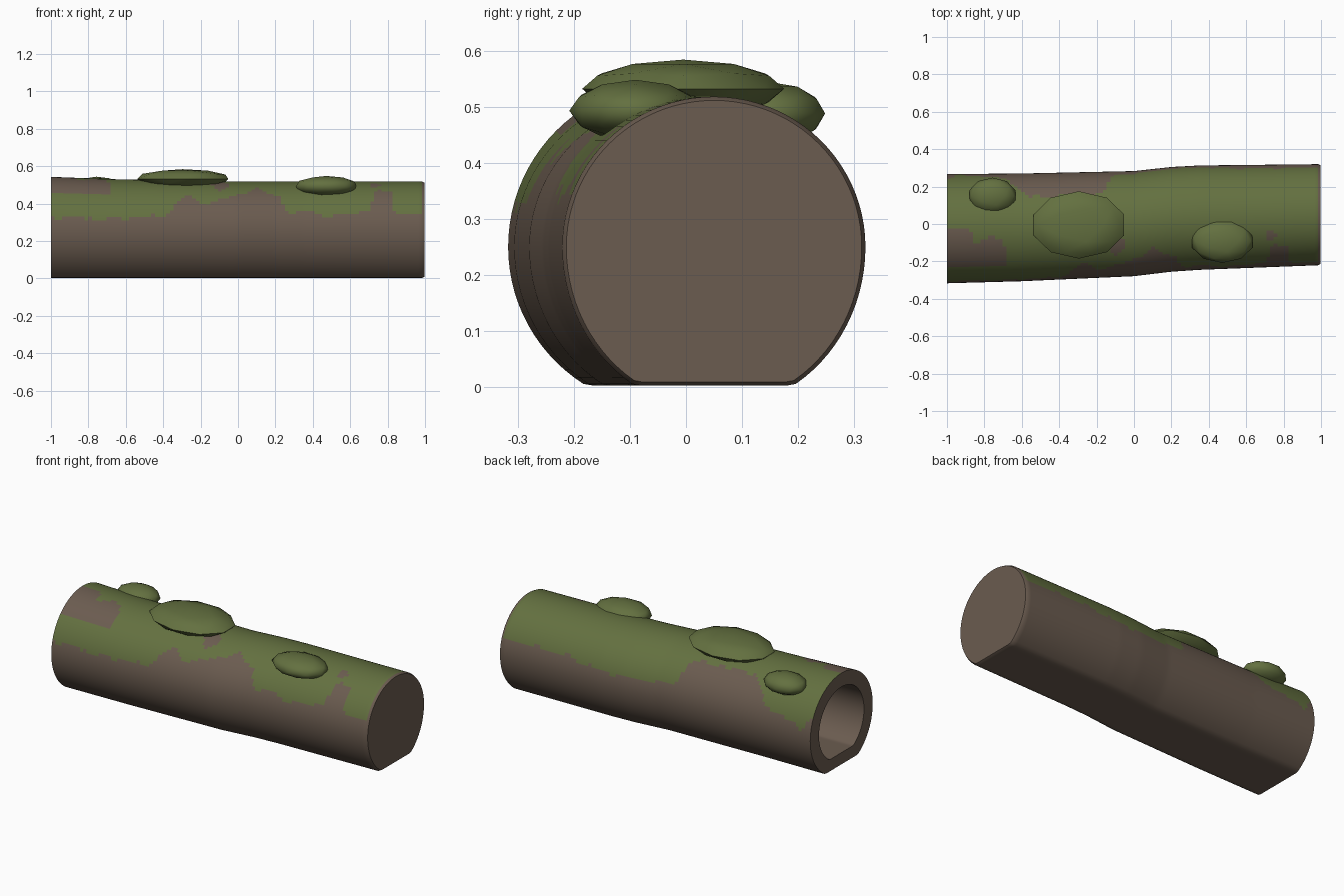
import bpy, bmesh, math

if "Cube" in bpy.data.objects:
    bpy.data.objects.remove(bpy.data.objects["Cube"])

def material(name, rgb):
    m = bpy.data.materials.new(name)
    m.diffuse_color = (*rgb, 1)
    m.use_nodes = True
    m.node_tree.nodes["Principled BSDF"].inputs["Base Color"].default_value = m.diffuse_color
    return m

bark = material("brown bark", (0.147, 0.107, 0.080))
moss = material("green moss", (0.126, 0.163, 0.051))

def lerp(table, x):
    """Piecewise linear lookup in a list of (x, value) pairs."""
    if x <= table[0][0]:
        return table[0][1]
    for (x0, v0), (x1, v1) in zip(table, table[1:]):
        if x <= x1:
            return v0 + (v1 - v0) * (x - x0) / (x1 - x0)
    return table[-1][1]

# Log shape along x: sideways bend, radius, top height
BEND = [(-1, -.025), (-.6, -.018), (0, .002), (.2, .025), (.35, .034), (1, .05)]
RADIUS = [(-1, .292), (-.6, .288), (0, .281), (.35, .279), (1, .27)]
TOP = [(-1, .543), (-.65, .53), (0, .518), (1, .518)]
# Lower edge of the moss on the front and back
FRONT = [(-1, .33), (-.7, .32), (-.4, .33), (-.27, .45), (-.2, .40), (-.1, .41),
         (0, .45), (.13, .475), (.22, .44), (.28, .34), (.4, .365), (.48, .32),
         (.6, .35), (.7, .36), (.74, .47), (.82, .47), (.84, .34), (1, .33)]
BACK = [(-1, .38), (-.93, .31), (-.68, .38), (-.6, .46), (-.5, .49), (-.4, .47),
        (-.3, .48), (-.15, .46), (-.12, .36), (0, .33), (.3, .32), (.6, .35), (1, .34)]

def is_moss(c):
    x, y, z = c
    wob = .012 * math.sin(31 * x + 9 * y) + .008 * math.sin(57 * x + 2)
    if z < lerp(FRONT if y < lerp(BEND, x) else BACK, x) + wob * .6:
        return False
    # bare bark patches on top
    if x < -.71 + wob * 2 and -.23 < y < -.03 - .05 * (x > -.86) + wob and z > .4:
        return False
    for px, py, r in ((.73, -.055, .03), (-.08, -.10, .05)):
        if math.hypot(x - px, y - py) < r + wob:
            return False
    return True

N = 88
def ring(bm, x, scale=1.0):
    cy, r, top = lerp(BEND, x), lerp(RADIUS, x) * scale, lerp(TOP, x)
    cz = .25
    up, down = (top - cz) * scale, .29 * scale
    floor = cz - (cz - .003) * scale
    vs = []
    for i in range(N):
        a = 2 * math.pi * i / N
        s = math.sin(a)
        z = max(floor, cz + s * (up if s > 0 else down))
        vs.append(bm.verts.new((x, cy + r * math.cos(a), z)))
    return vs

# Hollow log: inner cavity, rim, outer bark, bevelled solid end
bm = bmesh.new()
STEPS = 100
rings = [ring(bm, -.4, .72), ring(bm, -1, .72)]
rings += [ring(bm, -1 + 1.985 * i / STEPS) for i in range(STEPS + 1)]
rings.append(ring(bm, .998, .975))
for k, (a, b) in enumerate(zip(rings, rings[1:])):
    for i in range(N):
        j = (i + 1) % N
        f = bm.faces.new((a[i], a[j], b[j], b[i]))
        if 2 <= k < 2 + STEPS:
            f.material_index = int(is_moss(f.calc_center_median()))
bm.faces.new(rings[0])
bm.faces.new(rings[-1])
bmesh.ops.recalc_face_normals(bm, faces=bm.faces)
me = bpy.data.meshes.new("hollow_log")
bm.to_mesh(me)
bm.free()
me.materials.append(bark)
me.materials.append(moss)
log = bpy.data.objects.new("hollow_log", me)
bpy.context.collection.objects.link(log)

def smooth(ob, angle):
    bpy.ops.object.select_all(action='DESELECT')
    ob.select_set(True)
    bpy.context.view_layer.objects.active = ob
    bpy.ops.object.shade_smooth_by_angle(angle=math.radians(angle))

smooth(log, 40)

# Moss cushions: flattened low-poly balls
def cushion(name, loc, size):
    bpy.ops.mesh.primitive_ico_sphere_add(subdivisions=2, radius=1, location=loc)
    ob = bpy.context.object
    ob.name = name
    ob.scale = size
    bpy.ops.object.transform_apply(location=False, rotation=False, scale=True)
    ob.data.materials.append(moss)
    smooth(ob, 50)

cushion("large_moss_cushion", (-.295, -.005, .532), (.255, .18, .052))
cushion("front_moss_cushion", (.472, -.09, .493), (.17, .118, .055))
cushion("back_moss_cushion", (-.757, .15, .488), (.13, .098, .056))
